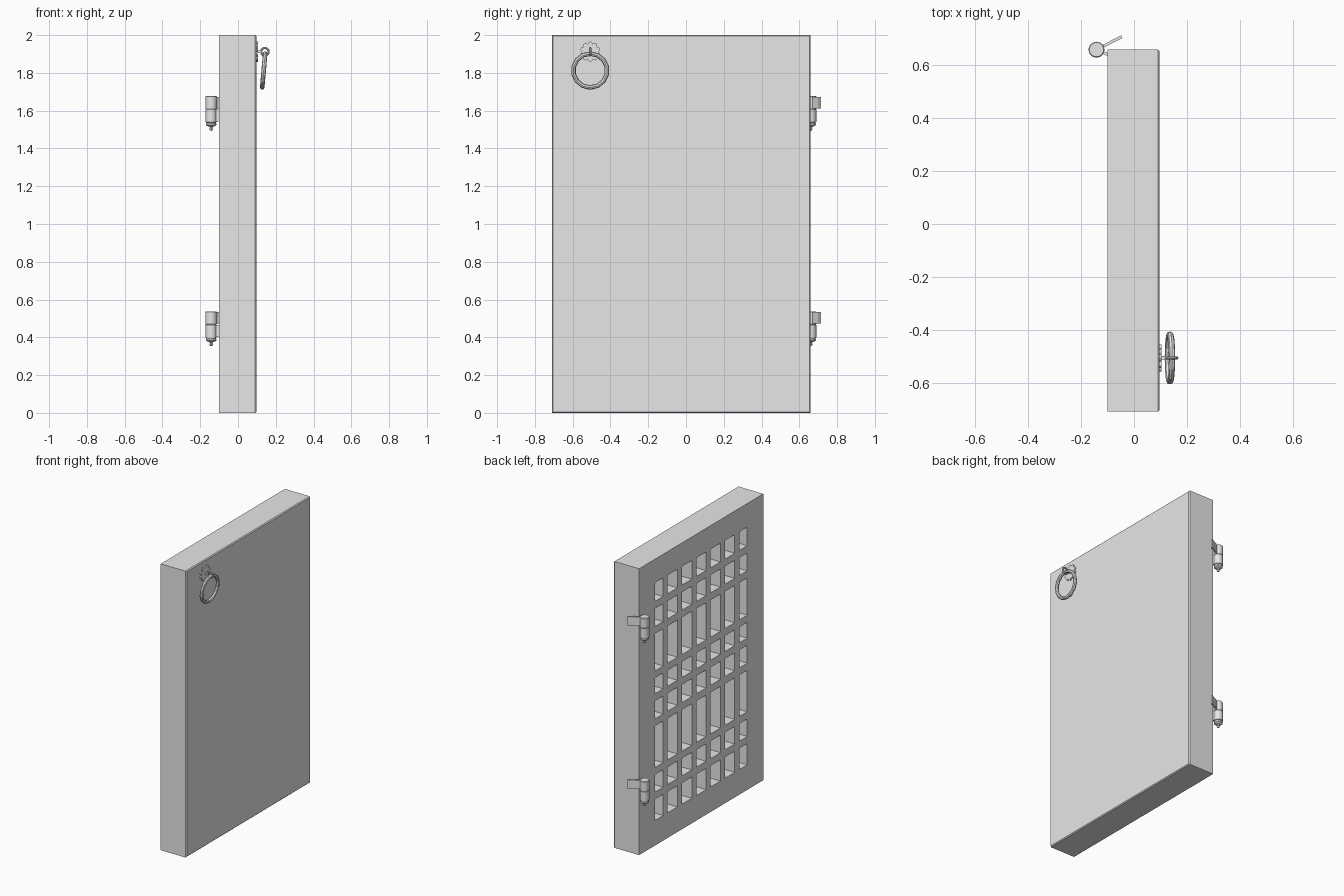
import bpy, bmesh, math
from mathutils import Vector, Matrix

if "Cube" in bpy.data.objects:
    bpy.data.objects.remove(bpy.data.objects["Cube"], do_unlink=True)

GREY = (0.8, 0.8, 0.8, 1)
grey = bpy.data.materials.new("plain_grey")
grey.use_nodes = True
grey.diffuse_color = GREY
grey.node_tree.nodes["Principled BSDF"].inputs["Base Color"].default_value = GREY


def finish(name, bm, smooth=False):
    bmesh.ops.recalc_face_normals(bm, faces=bm.faces[:])
    mesh = bpy.data.meshes.new(name)
    bm.to_mesh(mesh)
    bm.free()
    mesh.materials.append(grey)
    obj = bpy.data.objects.new(name, mesh)
    bpy.context.collection.objects.link(obj)
    if smooth:
        bpy.ops.object.select_all(action="DESELECT")
        obj.select_set(True)
        bpy.context.view_layer.objects.active = obj
        bpy.ops.object.shade_smooth_by_angle(angle=math.radians(35))
    return obj


def torus(name, centre, major, minor, turn, steps, sides):
    bpy.ops.mesh.primitive_torus_add(
        location=centre, rotation=turn, major_radius=major,
        minor_radius=minor, major_segments=steps, minor_segments=sides)
    obj = bpy.context.object
    obj.name = name
    obj.data.materials.append(grey)
    return obj


def bar(name, start, end, width, z0, z1):
    """Upright plate running between two plan points."""
    a, b = Vector(start), Vector(end)
    d = b - a
    bm = bmesh.new()
    bmesh.ops.create_cube(bm, size=1)
    mid = (a + b) / 2
    place = (Matrix.Translation((mid.x, mid.y, (z0 + z1) / 2))
             @ Matrix.Rotation(math.atan2(d.y, d.x), 4, "Z")
             @ Matrix.Diagonal((d.length, width, z1 - z0, 1)))
    bmesh.ops.transform(bm, matrix=place, verts=bm.verts[:])
    return finish(name, bm)


# Door panel: latticed back face, plain front with a narrow chamfer
BACK, FRONT, CHAMFER, DEPTH, HALF = -0.10, 0.097, 0.006, 0.165, 0.025
Y0, Y1, HEIGHT = -0.71, 0.66, 2.0


def grid_lines(low, open_low, bars, open_high, high):
    lines = [low, open_low]
    for c in bars:
        lines += [c - HALF, c + HALF]
    return lines + [open_high, high]


ys = grid_lines(Y0, -0.533, [-0.42 + 0.158 * i for i in range(6)], 0.483, Y1)
zs = grid_lines(0, 0.175, [0.348, 0.52, 0.86, 1.035, 1.195, 1.505, 1.68],
                1.835, HEIGHT)
bm = bmesh.new()
grid = [[bm.verts.new((BACK, y, z)) for z in zs] for y in ys]
holes = []
for i in range(len(ys) - 1):
    for j in range(len(zs) - 1):
        f = bm.faces.new((grid[i][j], grid[i][j + 1],
                          grid[i + 1][j + 1], grid[i + 1][j]))
        if i % 2 and j % 2:
            holes.append(f)

rim = [e for e in bm.edges if e.is_boundary]
middle = Vector((0, (Y0 + Y1) / 2, HEIGHT / 2))
for x, inset in ((FRONT - CHAMFER, 0), (FRONT, CHAMFER)):
    new = bmesh.ops.extrude_edge_only(bm, edges=rim)["geom"]
    rim = [e for e in new if isinstance(e, bmesh.types.BMEdge) and e.is_boundary]
    for v in {v for e in rim for v in e.verts}:
        v.co.x = x
        v.co.y = middle.y + (v.co.y - middle.y) * (1 - 2 * inset / (Y1 - Y0))
        v.co.z = middle.z + (v.co.z - middle.z) * (1 - 2 * inset / HEIGHT)
bmesh.ops.contextual_create(bm, geom=rim)

for f in holes:
    mouth = f.verts[:]
    bm.faces.remove(f)
    floor = [bm.verts.new(v.co + Vector((DEPTH, 0, 0))) for v in mouth]
    bm.faces.new(floor)
    for k in range(4):
        n = (k + 1) % 4
        bm.faces.new((mouth[k], mouth[n], floor[n], floor[k]))
finish("door_panel", bm)


# Hinges: turned barrel with finial, one leaf to the door, one to the post
PIN = (-0.142, 0.66)
PROFILE = [(0, 0.185), (0.027, 0.185), (0.03, 0.181), (0.03, 0.117),
           (0.028, 0.115), (0.03, 0.113), (0.03, 0.047), (0.025, 0.045),
           (0.025, 0.041), (0.027, 0.039), (0.027, 0.03), (0.022, 0.026),
           (0.01, 0.022), (0.007, 0.016), (0.01, 0.011), (0.007, 0.003), (0, 0)]


def hinge(label, base):
    bm = bmesh.new()
    verts = [bm.verts.new((PIN[0] + r, PIN[1], base + z)) for r, z in PROFILE]
    edges = [bm.edges.new(p) for p in zip(verts, verts[1:])]
    bmesh.ops.spin(bm, geom=verts + edges, cent=(*PIN, 0), axis=(0, 0, 1),
                   angle=math.tau, steps=24, use_merge=True)
    bmesh.ops.remove_doubles(bm, verts=bm.verts[:], dist=0.0001)
    finish(label + "_hinge_barrel", bm, smooth=True)
    bar(label + "_hinge_post_leaf", PIN, (-0.046, 0.709), 0.011,
        base + 0.119, base + 0.18)
    bar(label + "_hinge_door_leaf", PIN, (-0.092, 0.638), 0.011,
        base + 0.049, base + 0.112)


hinge("upper", 1.493)
hinge("lower", 0.353)


# Pull: scalloped rosette, staple loop and hanging ring
KY, KZ = -0.507, 1.912
bm = bmesh.new()
outline = []
LOBES, STEPS = 10, 60
for k in range(STEPS):
    a = math.tau * k / STEPS
    r = 0.043 + 0.011 * abs(math.sin(LOBES * a / 2))
    outline.append(bm.verts.new((FRONT, KY + r * math.cos(a), KZ + r * math.sin(a))))
plate = bm.faces.new(outline)
raised = bmesh.ops.extrude_face_region(bm, geom=[plate], use_keep_orig=True)["geom"]
for v in raised:
    if isinstance(v, bmesh.types.BMVert):
        v.co.x += 0.008
finish("pull_rosette", bm)

bar("pull_staple_stem", (FRONT, KY), (0.122, KY), 0.013, KZ - 0.006, KZ + 0.006)
torus("pull_staple", (0.142, KY, KZ), 0.02, 0.006, (math.pi / 2, 0, 0), 14, 8)
torus("pull_ring", (0.136, KY, 1.8125), 0.09, 0.012,
      (0, math.radians(95), 0), 14, 8)
